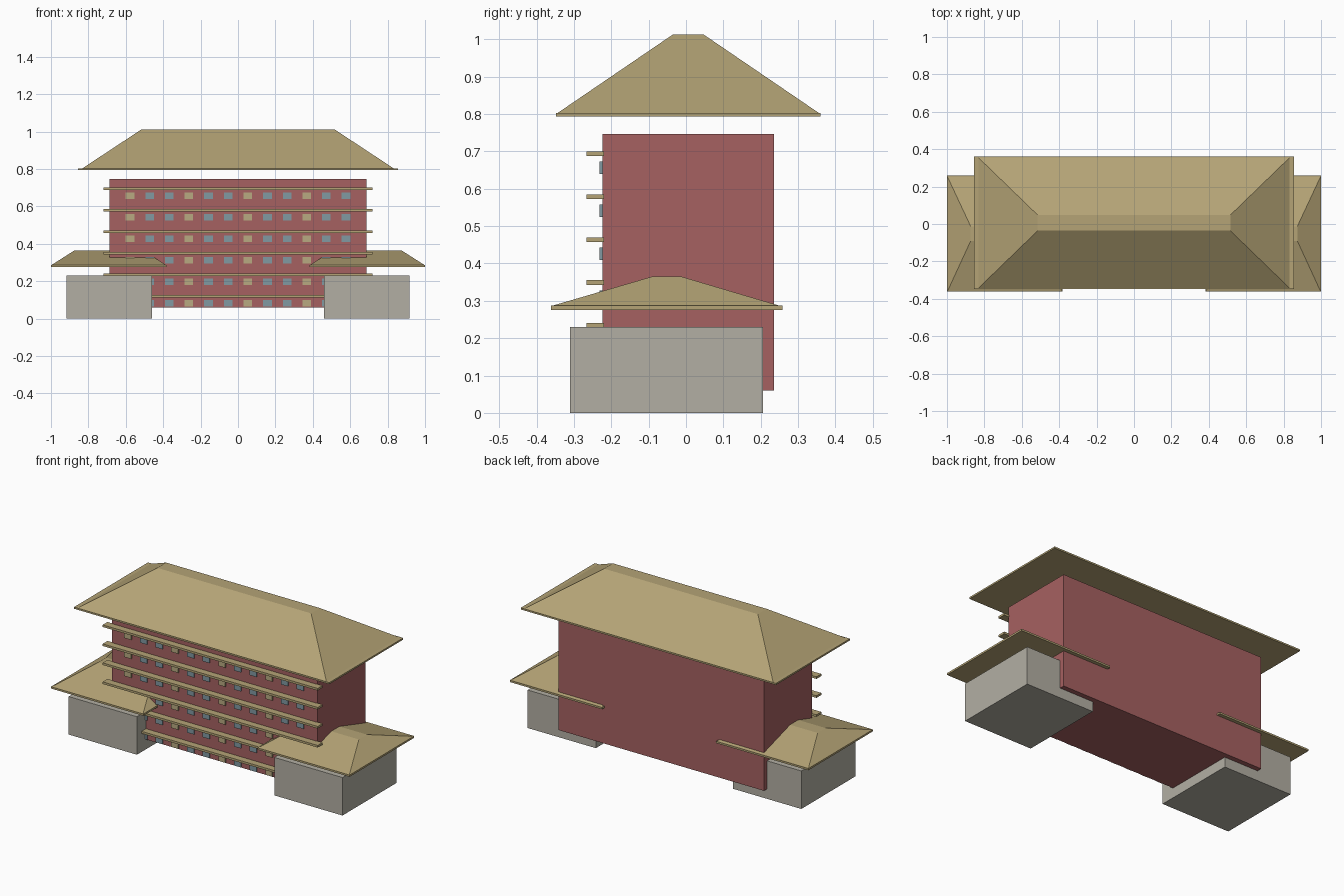
import bpy
import bmesh

if "Cube" in bpy.data.objects:
    bpy.data.objects.remove(bpy.data.objects["Cube"])


def material(name, rgb):
    m = bpy.data.materials.new(name)
    m.diffuse_color = (*rgb, 1)
    m.use_nodes = True
    m.node_tree.nodes["Principled BSDF"].inputs["Base Color"].default_value = m.diffuse_color
    return m


BRICK = material("brick", (0.38, 0.12, 0.12))
TILE = material("roof_tile", (0.46, 0.37, 0.18))
STONE = material("stone", (0.45, 0.43, 0.37))
GLASS = material("glass", (0.22, 0.32, 0.36))
LIT = material("lit_glass", (0.48, 0.40, 0.22))


def frustum(name, mat, base, top, z0, z1):
    """Solid between two rectangles (x0, x1, y0, y1) at heights z0 and z1."""
    bm = bmesh.new()
    rings = []
    for (x0, x1, y0, y1), z in ((base, z0), (top, z1)):
        rings.append([bm.verts.new((x, y, z)) for x, y in
                      ((x0, y0), (x1, y0), (x1, y1), (x0, y1))])
    low, high = rings
    bm.faces.new(low[::-1])
    bm.faces.new(high)
    for i in range(4):
        j = (i + 1) % 4
        bm.faces.new((low[i], low[j], high[j], high[i]))
    bmesh.ops.recalc_face_normals(bm, faces=bm.faces)
    mesh = bpy.data.meshes.new(name)
    bm.to_mesh(mesh)
    bm.free()
    mesh.materials.append(mat)
    obj = bpy.data.objects.new(name, mesh)
    bpy.context.collection.objects.link(obj)
    return obj


def box(name, mat, rect, z0, z1):
    return frustum(name, mat, rect, rect, z0, z1)


# Main block with its floating hipped roof
box("main_block", BRICK, (-0.688, 0.688, -0.224, 0.236), 0.06, 0.747)
box("main_eave", TILE, (-0.855, 0.855, -0.348, 0.36), 0.793, 0.803)
frustum("main_roof", TILE, (-0.832, 0.832, -0.343, 0.355),
        (-0.515, 0.515, -0.036, 0.048), 0.803, 1.012)

# Low side wings, mirrored left and right
for side, s in (("left", -1), ("right", 1)):
    def rect(x0, x1, y0, y1):
        a, b = sorted((s * x0, s * x1))
        return a, b, y0, y1

    box(f"{side}_wing", STONE, rect(0.46, 0.917, -0.31, 0.206), 0, 0.23)
    box(f"{side}_wing_eave", TILE, rect(0.382, 1.0, -0.361, 0.258), 0.276, 0.287)
    frustum(f"{side}_wing_roof", TILE, rect(0.386, 0.996, -0.357, 0.25),
            rect(0.508, 0.873, -0.09, -0.013), 0.287, 0.365)

# Six storeys: a thin ledge over each row of windows
for floor in range(6):
    z = 0.119 + 0.115 * floor
    box(f"ledge_{floor}", TILE, (-0.72, 0.72, -0.266, -0.22), z - 0.007, z + 0.006)
    for col in range(12):
        x = (col - 5.5) * 0.105
        box(f"window_{floor}_{col}", LIT if col % 3 == 0 else GLASS,
            (x - 0.023, x + 0.023, -0.231, -0.222), z - 0.055, z - 0.021)
